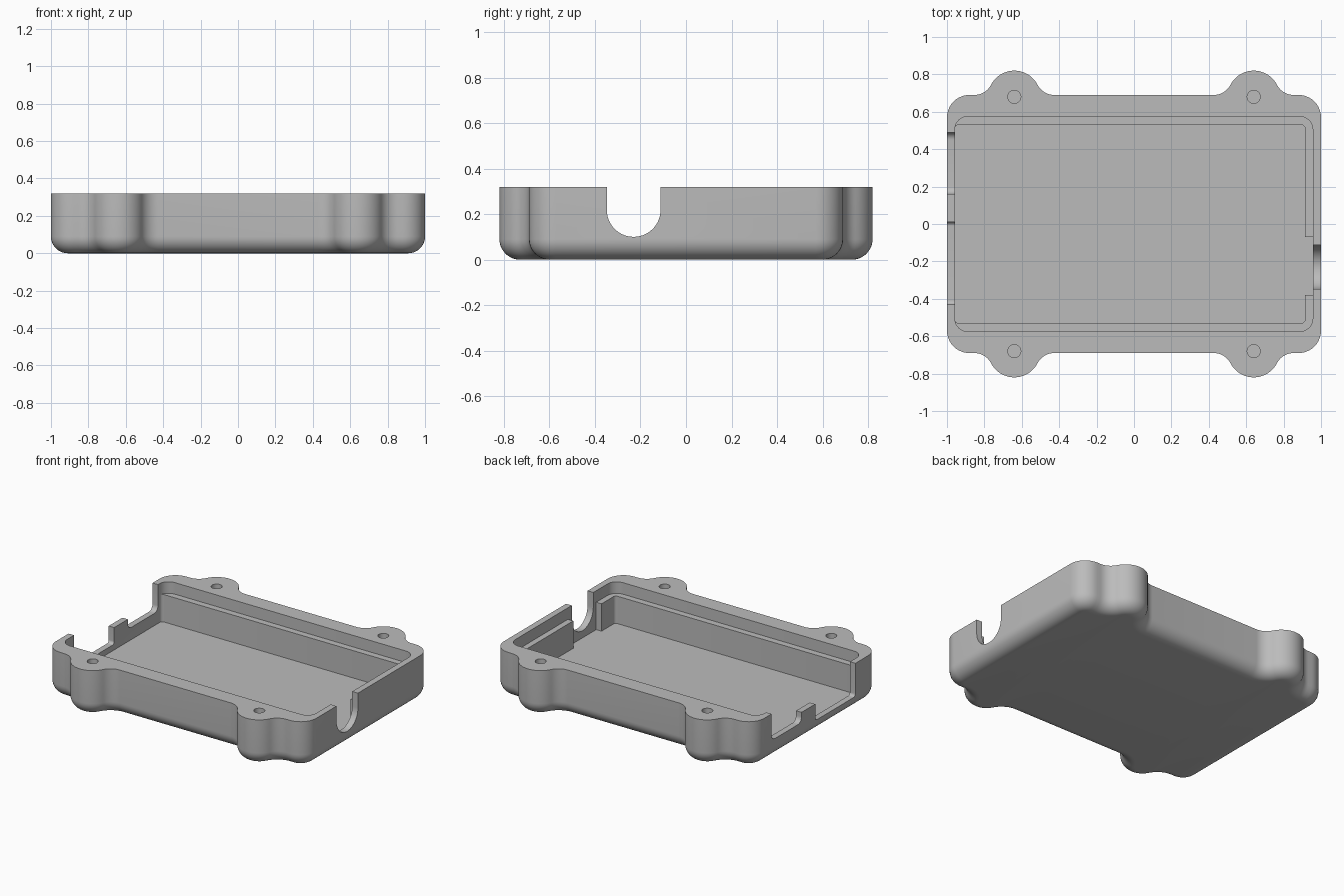
import bpy, bmesh, math

if "Cube" in bpy.data.objects:
    bpy.data.objects.remove(bpy.data.objects["Cube"])

H = 0.32        # case height
FLOOR = 0.05    # cavity floor
LEDGE = 0.24    # top of the inner ledge
BOTTOM_R = 0.09 # rounding of the lower edge
HX, HY = 0.64, 0.68  # screw lobe position

grey = bpy.data.materials.new("grey plastic")
grey.diffuse_color = (0.5, 0.5, 0.5, 1)
grey.use_nodes = True
grey.node_tree.nodes["Principled BSDF"].inputs["Base Color"].default_value = grey.diffuse_color


def arc(cx, cy, r, a0, a1, n=10):
    out = []
    for i in range(n + 1):
        a = math.radians(a0 + (a1 - a0) * i / n)
        out.append((cx + r * math.cos(a), cy + r * math.sin(a)))
    return out


def rounded_rect(x0, x1, y0, y1, r, n=8):
    return (arc(x1 - r, y1 - r, r, 0, 90, n) + arc(x0 + r, y1 - r, r, 90, 180, n)
            + arc(x0 + r, y0 + r, r, 180, 270, n) + arc(x1 - r, y0 + r, r, 270, 360, n))


def outline(t):
    """Case outline with four screw lobes, inset by t."""
    rf, rl = 0.1, 0.14
    dy = 0.69 + rf - HY
    d = math.sqrt((rl + rf) ** 2 - dy ** 2)
    a = math.degrees(math.atan2(dy, d))
    q = arc(0.88, 0.57, 0.12 - t, 0, 90)
    q += arc(HX + d, HY + dy, rf + t, 270, 180 + a)
    q += arc(HX, HY, rl - t, a, 180 - a, 20)[1:]
    q += arc(HX - d, HY + dy, rf + t, -a, -90)[1:]
    top = q + [(-x, y) for x, y in reversed(q)]
    return top + [(-x, -y) for x, y in top]


def loft(name, rings):
    """Solid through rings of 3D points, capped at both ends."""
    bm = bmesh.new()
    vs = [[bm.verts.new(p) for p in ring] for ring in rings]
    n = len(vs[0])
    for lo, hi in zip(vs, vs[1:]):
        for i in range(n):
            j = (i + 1) % n
            bm.faces.new((lo[i], lo[j], hi[j], hi[i]))
    bm.faces.new(vs[0][::-1])
    bm.faces.new(vs[-1])
    bmesh.ops.recalc_face_normals(bm, faces=bm.faces)
    me = bpy.data.meshes.new(name)
    bm.to_mesh(me)
    bm.free()
    me.materials.append(grey)
    ob = bpy.data.objects.new(name, me)
    bpy.context.collection.objects.link(ob)
    return ob


def prism_z(name, pts, z0, z1):
    return loft(name, [[(x, y, z) for x, y in pts] for z in (z0, z1)])


def prism_x(name, pts, x0, x1):
    return loft(name, [[(x, y, z) for y, z in pts] for x in (x0, x1)])


def box(name, x0, x1, y0, y1, z0, z1):
    return prism_z(name, [(x0, y0), (x1, y0), (x1, y1), (x0, y1)], z0, z1)


def slot(y0, y1, z0, r):
    """Open-topped slot section with rounded lower corners."""
    return ([(y0, 0.5)] + arc(y0 + r, z0 + r, r, 180, 270, 8)
            + arc(y1 - r, z0 + r, r, 270, 360, 8) + [(y1, 0.5)])


# Case body with rounded lower edge
rings = []
for i in range(11):
    a = math.radians(9 * i)
    t, z = BOTTOM_R * (1 - math.sin(a)), BOTTOM_R * (1 - math.cos(a))
    rings.append([(x, y, z) for x, y in outline(t)])
rings.append([(x, y, H) for x, y in outline(0)])
case = loft("case_tray", rings)

cutters = [
    # Lid recess and lower cavity
    prism_z("lid_recess", rounded_rect(-0.958, 0.956, -0.575, 0.575, 0.07), LEDGE, 0.5),
    prism_z("cavity", rounded_rect(-0.958, 0.915, -0.53, 0.53, 0.02, 4), FLOOR, 0.45),
    # Gap in the ledge behind the round cable notch
    box("ledge_gap", 0.8, 0.956, -0.38, -0.07, FLOOR, 0.4),
    # Round cable notch in the right wall
    prism_x("cable_notch", [(-0.348, 0.5)] + arc(-0.23, 0.218, 0.118, 180, 360, 28)
            + [(-0.112, 0.5)], 0.93, 1.1),
    # Two connector slots in the left wall with a low post between
    prism_x("small_slot", slot(0.16, 0.49, 0.135, 0.04), -1.1, -0.93),
    prism_x("large_slot", slot(-0.43, 0.01, 0.09, 0.02), -1.1, -0.93),
    box("post_top", -1.1, -0.93, -0.01, 0.18, 0.205, 0.5),
]
# Blind screw holes
for sx in (-1, 1):
    for sy in (-1, 1):
        cutters.append(prism_z("screw_hole", arc(sx * HX, sy * HY, 0.035, 0, 345, 23), 0.08, 0.5))

bpy.context.view_layer.objects.active = case
case.select_set(True)
for c in cutters:
    c.hide_render = True
    m = case.modifiers.new("cut", "BOOLEAN")
    m.operation = "DIFFERENCE"
    m.solver = "EXACT"
    m.object = c
    bpy.ops.object.modifier_apply(modifier=m.name)
    bpy.data.objects.remove(c, do_unlink=True)

bpy.ops.object.shade_smooth_by_angle(angle=math.radians(30))
